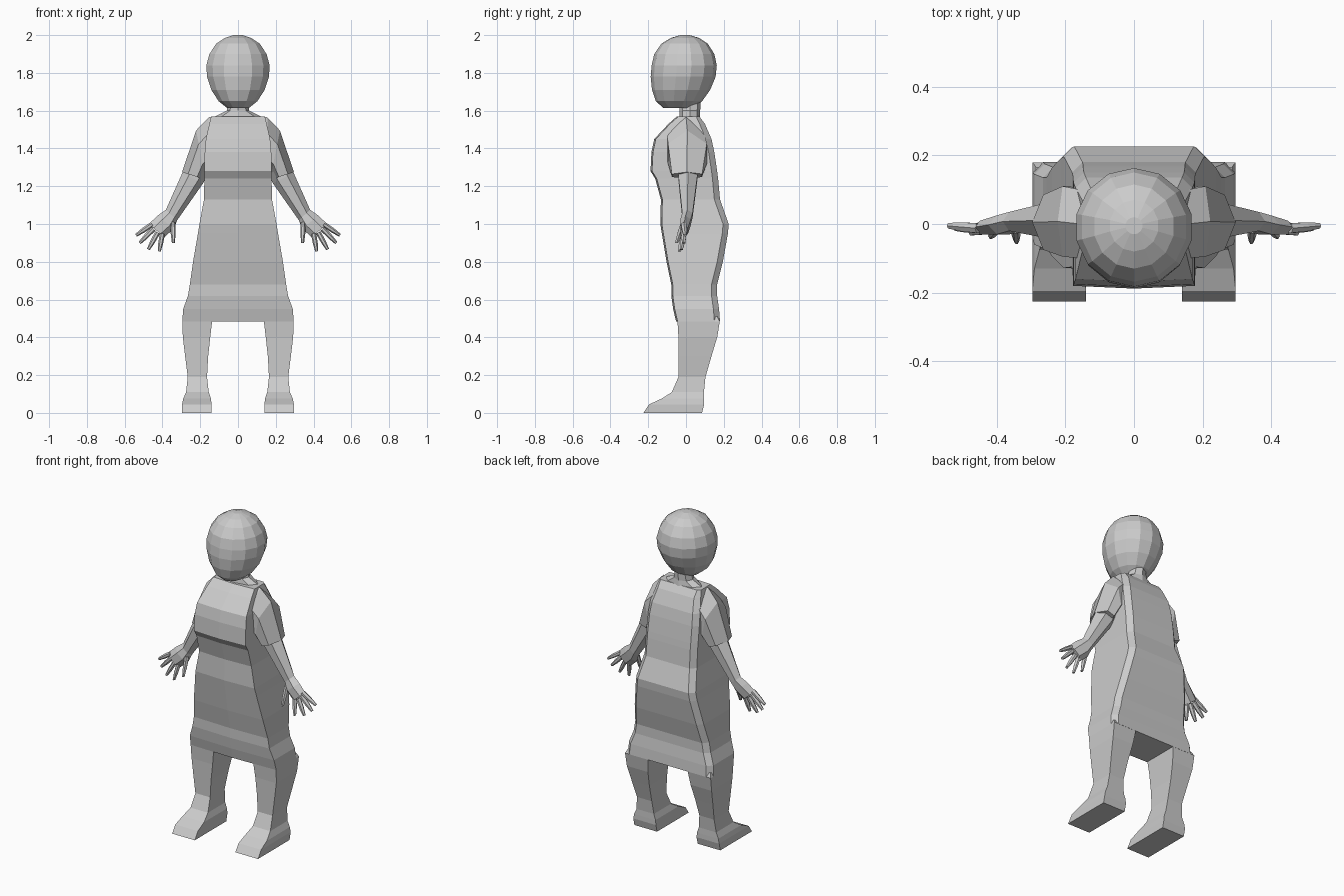
import bpy, bmesh, math
from mathutils import Vector


def loft(name, rings, mirror=False, bm=None):
    """Skin a list of equal-length point rings, capped at both ends."""
    own = bm is None
    bm = bm or bmesh.new()
    loops = [[bm.verts.new(p) for p in r] for r in rings]
    n = len(rings[0])
    for a, b in zip(loops, loops[1:]):
        for i in range(n):
            j = (i + 1) % n
            bm.faces.new((a[i], a[j], b[j], b[i]))
    bm.faces.new(loops[0][::-1])
    bm.faces.new(loops[-1])
    if own:
        finish(name, bm, mirror)


def finish(name, bm, mirror=False):
    bmesh.ops.recalc_face_normals(bm, faces=bm.faces)
    me = bpy.data.meshes.new(name)
    bm.to_mesh(me)
    bm.free()
    ob = bpy.data.objects.new(name, me)
    bpy.context.collection.objects.link(ob)
    if mirror:
        ob.modifiers.new("Mirror", 'MIRROR').use_mirror_merge = False


def robe_ring(z, hw, yf, yb):
    c = min(0.03, (yb - yf) * 0.15)
    return [(0, yf - 0.008, z), (hw, yf, z), (hw, yb - c, z), (hw - c, yb, z),
            (-hw + c, yb, z), (-hw, yb - c, z), (-hw, yf, z)]


def limb_ring(o, i, yf, yb):
    """Hexagon spanning outer point o to inner point i (x, z)."""
    o, i = Vector(o), Vector(i)
    a, b, m = o.lerp(i, 0.3), o.lerp(i, 0.75), (yf + yb) / 2
    return [(o.x, m, o.y), (a.x, yf, a.y), (b.x, yf, b.y),
            (i.x, m, i.y), (b.x, yb, b.y), (a.x, yb, a.y)]


# robe: z, half width, front y, back y
loft("robe", [robe_ring(*r) for r in [
    (0.485, 0.295, -0.045, 0.18), (0.55, 0.29, -0.06, 0.175),
    (0.62, 0.265, -0.07, 0.165), (0.68, 0.255, -0.07, 0.165),
    (0.80, 0.238, -0.095, 0.195), (0.95, 0.212, -0.12, 0.222),
    (1.00, 0.204, -0.128, 0.226), (1.13, 0.18, -0.125, 0.18),
    (1.24, 0.178, -0.155, 0.17), (1.28, 0.178, -0.18, 0.165),
    (1.38, 0.176, -0.175, 0.15), (1.45, 0.17, -0.16, 0.135),
    (1.53, 0.152, -0.085, 0.10), (1.57, 0.142, -0.04, 0.07)]])

# neck and sloping collar
loft("neck", [[(w * math.cos(t), y + d * math.sin(t), z)
               for t in [math.tau * k / 8 for k in range(8)]]
              for z, w, d, y in [(1.56, 0.14, 0.055, 0.02), (1.60, 0.06, 0.055, 0.02),
                                 (1.67, 0.045, 0.055, 0.025)]])

# head: z, half width, front y, back y
loft("head", [[(w * math.cos(t), (f + b) / 2 + (b - f) / 2 * math.sin(t), z)
               for t in [math.tau * (k + 0.5) / 14 for k in range(14)]]
              for z, w, f, b in [
    (1.615, 0.06, -0.12, 0.04), (1.65, 0.105, -0.16, 0.085),
    (1.71, 0.145, -0.18, 0.128), (1.78, 0.168, -0.187, 0.157),
    (1.84, 0.172, -0.182, 0.163), (1.90, 0.155, -0.168, 0.15),
    (1.955, 0.118, -0.13, 0.115), (1.985, 0.072, -0.08, 0.07),
    (2.0, 0.025, -0.03, 0.02)]])

# legs: z, outer x, inner x, front y, back y
loft("leg", [[(o, f, z), (o, b, z), (i, b, z), (i, f, z)] for z, o, i, f, b in [
    (0.0, 0.296, 0.14, -0.226, 0.085), (0.045, 0.296, 0.14, -0.195, 0.096),
    (0.075, 0.29, 0.143, -0.13, 0.096), (0.11, 0.275, 0.155, -0.075, 0.095),
    (0.19, 0.266, 0.164, -0.04, 0.103), (0.30, 0.28, 0.158, -0.04, 0.135),
    (0.40, 0.292, 0.147, -0.04, 0.165), (0.485, 0.295, 0.137, -0.045, 0.179),
    (0.51, 0.285, 0.137, -0.04, 0.165)]], mirror=True)

# flared short sleeve
loft("sleeve", [limb_ring(*r) for r in [
    ((0.13, 1.57), (0.13, 1.28), -0.10, 0.10),
    ((0.155, 1.565), (0.16, 1.27), -0.10, 0.10),
    ((0.222, 1.495), (0.175, 1.26), -0.095, 0.11),
    ((0.296, 1.275), (0.19, 1.24), -0.075, 0.085)]], mirror=True)

# forearm and palm
loft("arm", [limb_ring(*r) for r in [
    ((0.27, 1.33), (0.16, 1.26), -0.04, 0.06),
    ((0.295, 1.27), (0.185, 1.215), -0.04, 0.06),
    ((0.382, 1.075), (0.322, 1.02), -0.02, 0.035),
    ((0.425, 1.045), (0.34, 0.975), -0.03, 0.025),
    ((0.472, 1.0), (0.39, 0.93), -0.03, 0.01)]], mirror=True)

# fingers: root (x, z), tip (x, z), tip y
bm = bmesh.new()
for root, tip, y in [((0.455, 0.998), (0.54, 0.94), -0.005),
                     ((0.447, 0.975), (0.52, 0.90), -0.012),
                     ((0.425, 0.955), (0.475, 0.865), -0.025),
                     ((0.40, 0.95), (0.417, 0.855), -0.035),
                     ((0.345, 1.01), (0.342, 0.90), -0.05)]:
    r, t = Vector(root), Vector(tip)
    d = (t - r).normalized()
    n = Vector((-d.y, d.x))
    rings = []
    for k, w in [(0, 0.014), (0.55, 0.013), (1, 0.008)]:
        c, yc = r.lerp(t, k), -0.012 + (y + 0.012) * k
        rings.append(limb_ring(c + n * w, c - n * w, yc - w, yc + w))
    loft("", rings, bm=bm)
finish("fingers", bm, mirror=True)
